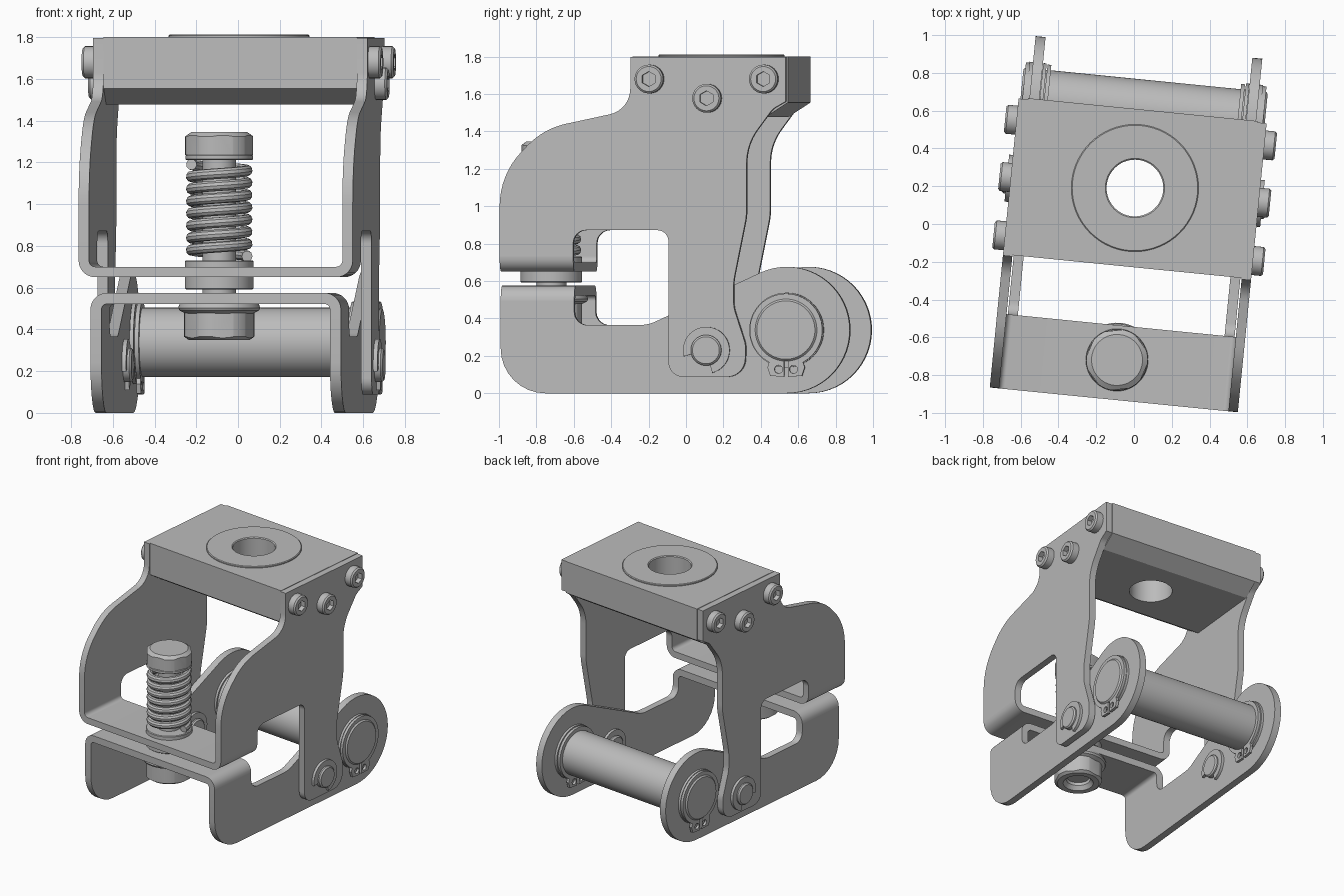
import bpy, bmesh, math
from mathutils import Matrix, Vector

if "Cube" in bpy.data.objects:
    bpy.data.objects.remove(bpy.data.objects["Cube"], do_unlink=True)

steel = bpy.data.materials.new("plain_grey_steel")
steel.use_nodes = True
GREY = (0.5, 0.5, 0.5, 1)
steel.diffuse_color = GREY
steel.node_tree.nodes["Principled BSDF"].inputs["Base Color"].default_value = GREY

# The whole assembly is turned slightly about z
FRAME = Matrix.Rotation(math.radians(-5.7), 4, 'Z') @ Matrix.Translation((-0.014, 0, 0))
SIDES = ((1, "left"), (-1, "right"))
parts = []


def add(name, bm, local=Matrix()):
    bmesh.ops.remove_doubles(bm, verts=bm.verts, dist=1e-5)
    bmesh.ops.recalc_face_normals(bm, faces=bm.faces)
    mesh = bpy.data.meshes.new(name)
    bm.to_mesh(mesh)
    bm.free()
    mesh.materials.append(steel)
    obj = bpy.data.objects.new(name, mesh)
    bpy.context.collection.objects.link(obj)
    obj.matrix_world = FRAME @ local
    parts.append(obj)
    return obj


def arc(cx, cy, r, start, end, n=32):
    angles = [math.radians(start + (end - start) * i / n) for i in range(n + 1)]
    return [(cx + r * math.cos(a), cy + r * math.sin(a)) for a in angles]


def rounded(corners, n=8):
    """Polygon from (a, b) or (a, b, fillet radius) corners."""
    out = []
    for i, c in enumerate(corners):
        p = Vector(c[:2])
        if len(c) < 3:
            out.append(p)
            continue
        d1 = (Vector(corners[i - 1][:2]) - p).normalized()
        d2 = (Vector(corners[(i + 1) % len(corners)][:2]) - p).normalized()
        half = d1.angle(d2) / 2
        centre = p + (d1 + d2).normalized() * c[2] / math.sin(half)
        t = c[2] / math.tan(half)
        v1, v2 = p + d1 * t - centre, p + d2 * t - centre
        turn = math.atan2(v1.x * v2.y - v1.y * v2.x, v1.dot(v2))
        for k in range(n + 1):
            out.append(centre + Matrix.Rotation(turn * k / n, 2) @ v1)
    clean = []
    for p in out:
        if not clean or (p - clean[-1]).length > 1e-4:
            clean.append(p)
    return clean


def prism(name, outline, axis, lo, hi, local=Matrix()):
    """Extrude an outline along x (outline in y, z) or y (outline in x, z)."""
    bm = bmesh.new()
    verts = [bm.verts.new((lo, a, b) if axis == 'x' else (a, lo, b)) for a, b in outline]
    face = bm.faces.new(verts)
    ext = bmesh.ops.extrude_face_region(bm, geom=[face], use_keep_orig=True)
    move = Vector((hi - lo, 0, 0)) if axis == 'x' else Vector((0, hi - lo, 0))
    bmesh.ops.translate(bm, vec=move, verts=[g for g in ext["geom"] if isinstance(g, bmesh.types.BMVert)])
    return add(name, bm, local)


def lathe(name, profile, local=Matrix(), closed=False, steps=48):
    """Revolve (radius, height) points about the local z axis."""
    bm = bmesh.new()
    verts = [bm.verts.new((r, 0, z)) for r, z in profile]
    edges = [bm.edges.new(p) for p in zip(verts, verts[1:])]
    if closed:
        edges.append(bm.edges.new((verts[-1], verts[0])))
    bmesh.ops.spin(bm, geom=verts + edges, cent=(0, 0, 0), axis=(0, 0, 1),
                   angle=math.tau, steps=steps, use_merge=True)
    return add(name, bm, local)


def rod(name, r, lo, hi, local=Matrix(), bevel=0.0, steps=48):
    return lathe(name, [(0, lo), (r - bevel, lo), (r, lo + bevel), (r, hi - bevel),
                        (r - bevel, hi), (0, hi)], local, steps=steps)


def boolean(obj, tool, operation):
    mod = obj.modifiers.new("cut", 'BOOLEAN')
    mod.operation, mod.object, mod.solver = operation, tool, 'EXACT'
    graph = bpy.context.evaluated_depsgraph_get()
    mesh = bpy.data.meshes.new_from_object(obj.evaluated_get(graph))
    obj.modifiers.clear()
    obj.data = mesh
    parts.remove(tool)
    bpy.data.objects.remove(tool, do_unlink=True)


def across(y, z, s=1):
    """Local frame whose z axis points sideways along s * x."""
    return Matrix.Translation((0, y, z)) @ Matrix.Rotation(s * math.pi / 2, 4, 'Y')


def flange(name, w, t, z, up):
    """Horizontal web with two bent corners; up = 1 or -1 is the leg direction."""
    r = 0.08
    e, i = z + up * r, z + up * t
    prism(name, rounded([(-w, e), (-w, z, r), (w, z, r), (w, e), (w - t, e),
                         (w - t, i, r - t), (t - w, i, r - t), (t - w, e)]), 'y', FRONT, BACK)


FRONT, BACK = -0.937, -0.542
PIN_Y, PIN_Z, EAR = 0.6, 0.338, 0.338

# Upper and lower bent sheet brackets
upper = rounded([
    (FRONT, 0.73), (FRONT, 1.17, 0.42), (-0.70, 1.415, 0.4), (-0.235, 1.515, 0.14), (-0.235, 1.797),
    (0.6, 1.797), (0.6, 1.56), (0.53, 1.52, 0.1), (0.39, 1.33, 0.3), (0.39, 0.95, 0.4),
    (0.32, 0.6, 0.3), (0.32, 0.46, 0.2), (0.385, 0.26, 0.15), (0.38, 0.087, 0.1),
    (-0.03, 0.087, 0.08), (-0.03, 0.872, 0.06), (BACK, 0.872, 0.07), (BACK, 0.73)])
lower = rounded([(FRONT, 0.495), (FRONT, 0, 0.24)] + arc(PIN_Y, PIN_Z, EAR, -90, 114.7) +
                [(-0.145, 0.365, 0.2), (BACK, 0.365, 0.07), (BACK, 0.495)])
flange("upper_bracket_web", 0.66, 0.05, 0.65, 1)
flange("lower_bracket_web", 0.603, 0.053, 0.575, -1)
for s, side in SIDES:
    prism(side + "_upper_bracket_plate", upper, 'x', s * 0.61, s * 0.66)
    prism(side + "_lower_bracket_arm", lower, 'x', s * 0.55, s * 0.603)

# Top block with chamfered underside and through hole
MID = 0.19
block = prism("top_block", [(-0.228, 1.8), (-0.228, 1.555), (-0.11, 1.478), (0.49, 1.478),
                            (0.607, 1.555), (0.607, 1.8)], 'x', -0.61, 0.61)
hole_at = Matrix.Translation((0, MID, 0))
boolean(block, rod("hole_cutter", 0.152, 1.3, 2, hole_at), 'DIFFERENCE')
lathe("top_collar", [(0.15, 1.798), (0.15, 1.806), (0.157, 1.812), (0.332, 1.812), (0.337, 1.807),
                     (0.337, 1.798)], hole_at, closed=True, steps=64)

# Socket screws holding the block
for s, side in SIDES:
    for i, (y, z) in enumerate([(-0.13, 1.68), (0.18, 1.577), (0.485, 1.68)]):
        at = across(y, z, s)
        screw = lathe(f"{side}_screw_{i + 1}", [(0, 0.655), (0.077, 0.655), (0.077, 0.71),
                                               (0.067, 0.72), (0, 0.72)], at, steps=32)
        boolean(screw, rod("socket_cutter", 0.04, 0.685, 0.8, at, steps=6), 'DIFFERENCE')

# Cross pin, its washers and lugged retaining rings
rod("cross_pin", 0.166, -0.65, 0.65, across(PIN_Y, PIN_Z), 0.01, 64)
ring = (arc(0, 0, 0.195, -62, 242) + [(-0.1, -0.2), (-0.085, -0.245), (-0.01, -0.25)] +
        arc(0, 0, 0.16, 266, -86) + [(0.01, -0.25), (0.085, -0.245), (0.1, -0.2)])
for s, side in SIDES:
    for place, washer, clip in (("outer", 0.603, 0.62), ("inner", 0.53, 0.505)):
        lathe(f"{side}_{place}_washer", [(0.16, washer), (0.2, washer), (0.2, washer + 0.018),
                                         (0.16, washer + 0.018)], across(PIN_Y, PIN_Z, s), closed=True)
        retainer = prism(f"{side}_{place}_retaining_ring", ring, 'x', s * clip, s * (clip + 0.02),
                         Matrix.Translation((0, PIN_Y, PIN_Z)))
        for dy in (-0.04, 0.04):
            boolean(retainer, rod("lug_cutter", 0.022, 0.4, 0.8, across(PIN_Y + dy, PIN_Z - 0.21, s),
                                  steps=16), 'DIFFERENCE')

# Hinge pins with open clips
clip_outline = arc(0, 0, 0.125, -75, 195) + arc(0, 0, 0.078, 195, -75)
for s, side in SIDES:
    rod(side + "_hinge_pin", 0.082, 0.51, 0.7, across(0.175, 0.23, s), 0.01)
    for place, x in (("outer", 0.66), ("inner", 0.53)):
        prism(f"{side}_{place}_hinge_clip", clip_outline, 'x', s * x, s * (x + 0.02),
              Matrix.Translation((0, 0.175, 0.23)))

# Clamping bolt, sleeve and flanged nut
bolt_at = Matrix.Translation((-0.004, -0.725, 0))
hex_at = bolt_at @ Matrix.Rotation(math.radians(12), 4, 'Z')
head = rod("bolt_head", 0.18, 1.235, 1.346, hex_at, steps=6)
boolean(head, lathe("head_form", [(0, 1.2), (0.163, 1.2), (0.163, 1.325), (0.135, 1.345), (0, 1.345)],
                    bolt_at), 'INTERSECT')
rod("bolt_washer", 0.162, 1.212, 1.236, bolt_at, 0.004)
rod("bolt_shank", 0.08, 0.4, 1.24, bolt_at)
rod("spring_sleeve", 0.165, 0.592, 0.73, bolt_at, 0.005)
nut = rod("nut", 0.185, 0.35, 0.5, hex_at, steps=6)
boolean(nut, lathe("nut_form", [(0.085, 0.45), (0.085, 0.38), (0.11, 0.345), (0.14, 0.345), (0.168, 0.365),
                                (0.168, 0.6), (0.085, 0.6)], bolt_at, closed=True), 'INTERSECT')
lathe("nut_flange", [(0.085, 0.48), (0.16, 0.475), (0.19, 0.49), (0.197, 0.503), (0.19, 0.522),
                     (0.085, 0.522)], bolt_at, closed=True)

# Coil spring
TURNS, PER = 7.5, 28
curve = bpy.data.curves.new("spring_path", 'CURVE')
curve.dimensions, curve.bevel_depth, curve.bevel_resolution = '3D', 0.026, 3
curve.use_fill_caps = True
count = int(TURNS * PER) + 1
path = curve.splines.new('POLY')
path.points.add(count - 1)
for i, point in enumerate(path.points):
    a = math.tau * i / PER
    point.co = (0.134 * math.cos(a), 0.134 * math.sin(a), 0.75 + 0.44 * i / (count - 1), 1)
helper = bpy.data.objects.new("spring_path", curve)
bpy.context.collection.objects.link(helper)
coil = helper.evaluated_get(bpy.context.evaluated_depsgraph_get())
bm = bmesh.new()
bm.from_mesh(coil.to_mesh())
add("coil_spring", bm, bolt_at)
bpy.data.objects.remove(helper, do_unlink=True)

# Smooth curved surfaces, keep edges sharp
bpy.ops.object.select_all(action='DESELECT')
for obj in parts:
    obj.select_set(True)
bpy.context.view_layer.objects.active = parts[0]
bpy.ops.object.shade_smooth_by_angle()
